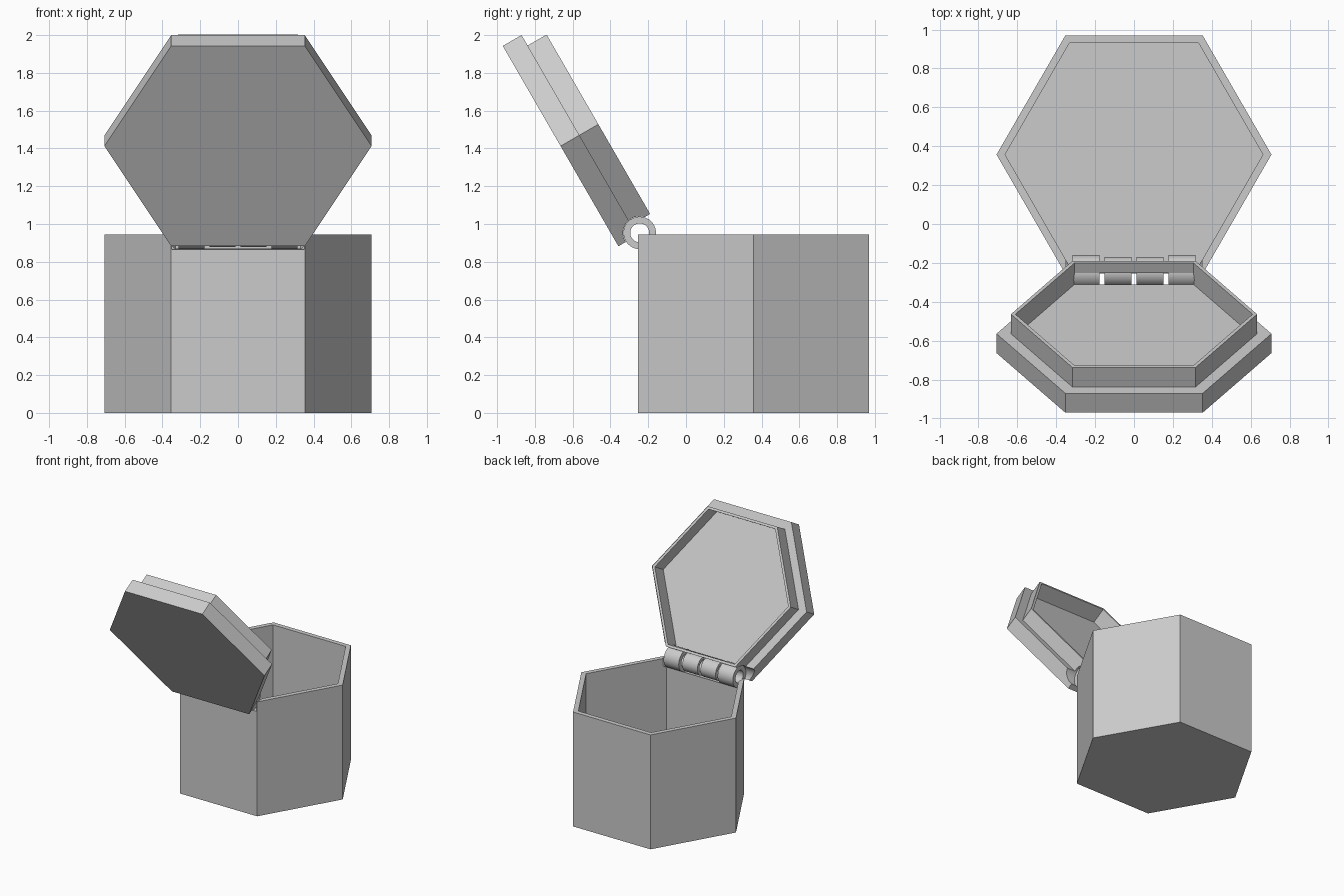
import bpy, bmesh, math
from mathutils import Matrix

if "Cube" in bpy.data.objects:
    bpy.data.objects.remove(bpy.data.objects["Cube"], do_unlink=True)

GREY = (0.6, 0.6, 0.6, 1.0)
mat = bpy.data.materials.new("plain_grey")
mat.use_nodes = True
mat.diffuse_color = GREY
mat.node_tree.nodes["Principled BSDF"].inputs["Base Color"].default_value = GREY


def turned(name, profile, sides, matrix, closed=False):
    """Sweep (radius, height) points round an axis; cap the ends unless closed."""
    bm = bmesh.new()
    rings = []
    for r, z in profile:
        rings.append([bm.verts.new((r * math.cos(a), r * math.sin(a), z))
                      for a in (math.tau * i / sides for i in range(sides))])
    pairs = list(zip(rings, rings[1:]))
    if closed:
        pairs.append((rings[-1], rings[0]))
    else:
        bm.faces.new(rings[0])
        bm.faces.new(rings[-1])
    for lo, hi in pairs:
        for i in range(sides):
            j = (i + 1) % sides
            bm.faces.new((lo[i], lo[j], hi[j], hi[i]))
    bmesh.ops.recalc_face_normals(bm, faces=bm.faces)
    bm.transform(matrix)
    mesh = bpy.data.meshes.new(name)
    bm.to_mesh(mesh)
    bm.free()
    mesh.materials.append(mat)
    obj = bpy.data.objects.new(name, mesh)
    bpy.context.collection.objects.link(obj)
    return obj


def activate(obj):
    bpy.ops.object.select_all(action="DESELECT")
    obj.select_set(True)
    bpy.context.view_layer.objects.active = obj


# Hinge axis runs along x
HINGE_Y, HINGE_Z = -0.245, 0.953


def along_x(x):
    return Matrix.Translation((x, HINGE_Y, HINGE_Z)) @ Matrix.Rotation(math.pi / 2, 4, "Y")


def cut_clearance(obj, half):
    """Carve the round hinge channel out of a part."""
    cutter = turned("hinge_cutter", [(0.088, -half), (0.088, half)], 48, along_x(0))
    cutter.hide_render = True
    mod = obj.modifiers.new("clearance", "BOOLEAN")
    mod.operation = "DIFFERENCE"
    mod.solver = "EXACT"
    mod.object = cutter
    activate(obj)
    bpy.ops.object.modifier_apply(modifier=mod.name)
    bpy.data.objects.remove(cutter, do_unlink=True)


# Hexagonal open box
box = turned("box_body", [(0.707, 0), (0.707, 0.945), (0.663, 0.945), (0.663, 0.04)],
             6, Matrix.Translation((0, 0.357, 0)))
cut_clearance(box, 0.35)

# Tilted lid with a raised inner lip
lid_place = Matrix.Translation((0, -0.664, 1.4125)) @ Matrix.Rotation(math.radians(-60), 4, "X")
lid = turned("lid", [(0.707, 0), (0.707, 0.115), (0.633, 0.115), (0.633, 0.231),
                     (0.61, 0.231), (0.61, 0.104)], 6, lid_place)
cut_clearance(lid, 0.42)

# Hollow hinge knuckles: wide outer pair, narrower inner pair
for side, sign in (("left", 1), ("right", -1)):
    for kind, x, radius in (("outer", 0.247, 0.086), ("inner", 0.083, 0.076)):
        h = 0.069
        knuckle = turned(f"{kind}_knuckle_{side}",
                         [(radius, -h), (radius, h), (0.05, h), (0.05, -h)],
                         40, along_x(sign * x), closed=True)
        activate(knuckle)
        bpy.ops.object.shade_smooth_by_angle(angle=math.radians(35))
